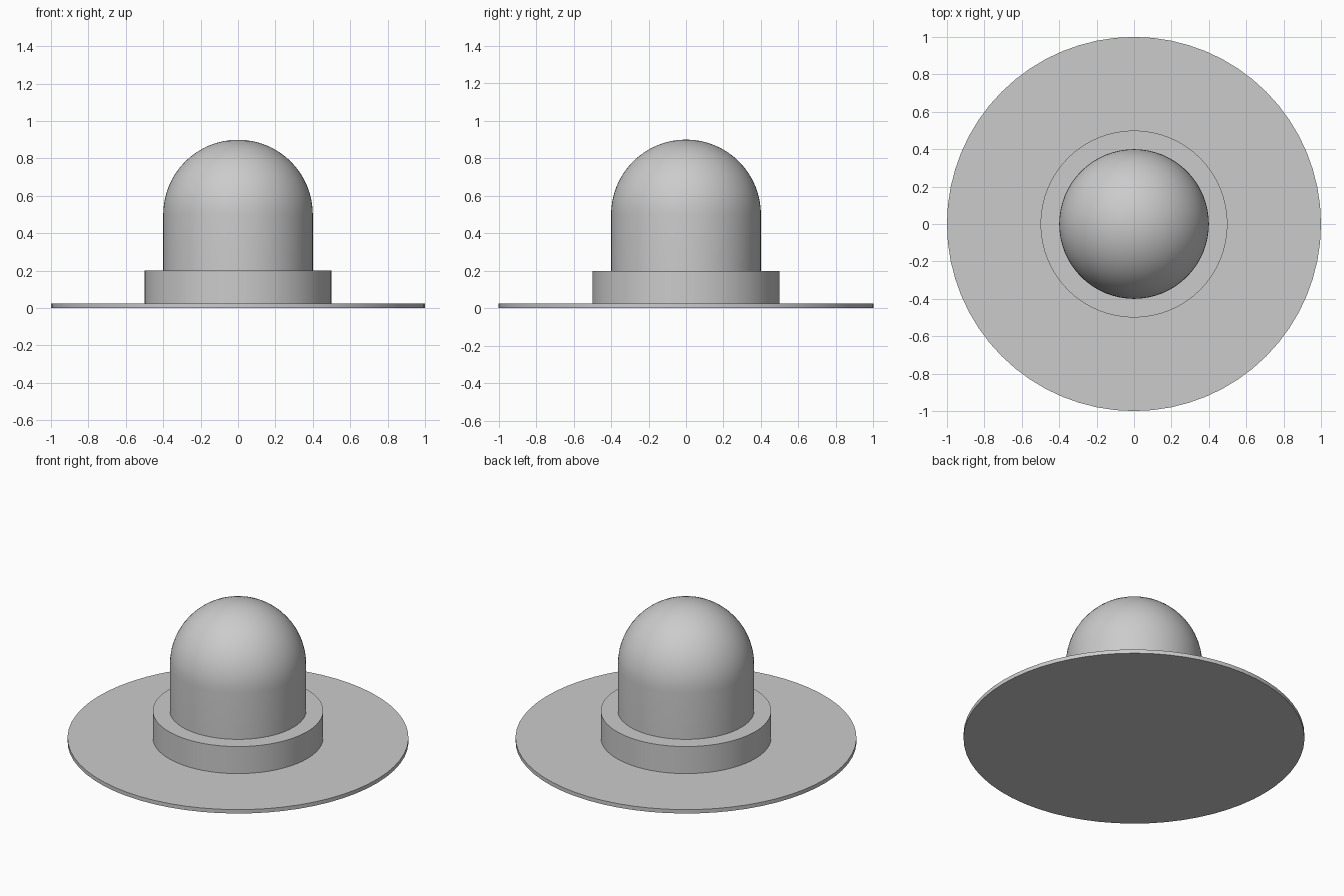
import bpy, bmesh, math

if "Cube" in bpy.data.objects:
    bpy.data.objects.remove(bpy.data.objects["Cube"], do_unlink=True)

grey = bpy.data.materials.new("plain grey")
grey.use_nodes = True
colour = (0.6, 0.6, 0.6, 1)
grey.diffuse_color = colour
grey.node_tree.nodes["Principled BSDF"].inputs["Base Color"].default_value = colour

SIDES = 64


def revolve(name, profile):
    """Spin a (radius, height) profile around the z axis."""
    bm = bmesh.new()
    verts = [bm.verts.new((r, 0, z)) for r, z in profile]
    edges = [bm.edges.new(pair) for pair in zip(verts, verts[1:])]
    bmesh.ops.spin(bm, geom=verts + edges, cent=(0, 0, 0), axis=(0, 0, 1),
                   angle=math.tau, steps=SIDES, use_merge=True)
    bmesh.ops.remove_doubles(bm, verts=bm.verts, dist=0.0001)
    bmesh.ops.recalc_face_normals(bm, faces=bm.faces)
    mesh = bpy.data.meshes.new(name)
    bm.to_mesh(mesh)
    bm.free()
    mesh.materials.append(grey)
    obj = bpy.data.objects.new(name, mesh)
    bpy.context.collection.objects.link(obj)
    bpy.ops.object.select_all(action="DESELECT")
    obj.select_set(True)
    bpy.context.view_layer.objects.active = obj
    bpy.ops.object.shade_smooth_by_angle(angle=math.radians(30))
    return obj


def disc(name, radius, bottom, top):
    return revolve(name, [(0, bottom), (radius, bottom), (radius, top), (0, top)])


# Wide thin brim and the raised band on it
disc("brim", 1.0, 0, 0.025)
disc("band", 0.5, 0.025, 0.2)

# Straight-sided crown closed by a hemispherical dome
RADIUS, SPRING, STEPS = 0.4, 0.5, 16
arc = [(RADIUS * math.cos(a), SPRING + RADIUS * math.sin(a))
       for a in (math.pi / 2 * i / STEPS for i in range(STEPS))]
revolve("crown", [(0, 0.2), (RADIUS, 0.2)] + arc + [(0, SPRING + RADIUS)])
